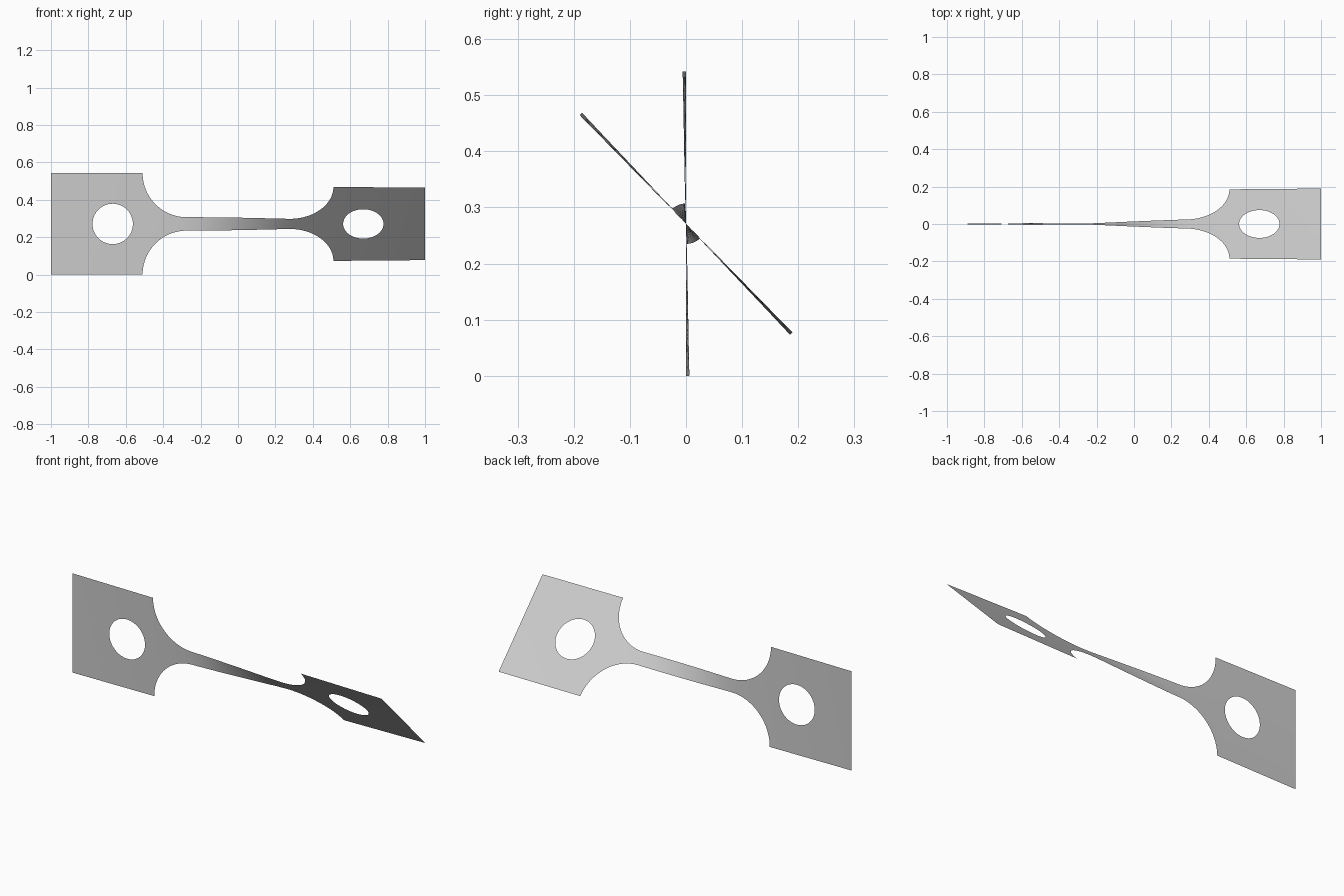
import bpy, bmesh
from math import sqrt, sin, cos, pi, radians

cube = bpy.data.objects.get("Cube")
if cube:
    bpy.data.objects.remove(cube, do_unlink=True)

HALF_GRIP, HALF_NECK = 0.271, 0.036
FILLET_X = 0.275
FILLET_R = HALF_GRIP - HALF_NECK
HOLE_X, HOLE_R = 0.67, 0.108
ROWS = 8
# Twist away from the middle angle, in degrees, by distance from the centre
MID_TWIST = 22.2
TWIST = [(0, 0), (0.2, 14.8), (0.25, 17.8), (0.3, 19.5), (0.36, 20.3), (0.5, 20.9), (1, 22.2)]


def twist(x):
    d = abs(x)
    for (x0, a0), (x1, a1) in zip(TWIST, TWIST[1:]):
        if d <= x1:
            a = a0 + (a1 - a0) * (d - x0) / (x1 - x0)
            break
    return radians(MID_TWIST + (a if x > 0 else -a))


def outer(x):
    d = abs(x) - FILLET_X
    if d <= 0:
        return HALF_NECK
    if d >= FILLET_R - 1e-6:
        return HALF_GRIP
    return HALF_GRIP - sqrt(FILLET_R ** 2 - d * d)


def inner(x):
    return sqrt(max(0, HOLE_R ** 2 - (abs(x) - HOLE_X) ** 2))


# Stations along the strip, closer together around the fillets and holes
half = [FILLET_X * i / 16 for i in range(17)]
half += [FILLET_X + FILLET_R * sin(pi / 2 * i / 20) for i in range(1, 21)]
half += [HOLE_X - HOLE_R * cos(pi * i / 32) for i in range(33)]
half += [HOLE_X + HOLE_R + (1 - HOLE_X - HOLE_R) * i / 6 for i in range(1, 7)]
stations = [-x for x in reversed(half[1:])] + half

# Twisted sheet, upper and lower halves around the hole edges
bm = bmesh.new()
for side in (1, -1):
    columns = []
    for x in stations:
        a, lo, hi = twist(x), inner(x), outer(x)
        column = []
        for r in range(ROWS + 1):
            h = side * (lo + (hi - lo) * r / ROWS)
            column.append(bm.verts.new((x, -h * sin(a), HALF_GRIP + h * cos(a))))
        columns.append(column)
    for c, d in zip(columns, columns[1:]):
        for r in range(ROWS):
            quad = [c[r], d[r], d[r + 1], c[r + 1]]
            bm.faces.new(quad if side > 0 else quad[::-1])
bmesh.ops.remove_doubles(bm, verts=bm.verts, dist=1e-5)

mesh = bpy.data.meshes.new("twisted_strip")
bm.to_mesh(mesh)
bm.free()
mesh.shade_smooth()
strip = bpy.data.objects.new("twisted_strip", mesh)
bpy.context.collection.objects.link(strip)

# Plain grey metal
grey = bpy.data.materials.new("light_grey")
grey.use_nodes = True
colour = (0.6, 0.6, 0.6, 1)
grey.diffuse_color = colour
grey.node_tree.nodes["Principled BSDF"].inputs["Base Color"].default_value = colour
mesh.materials.append(grey)
